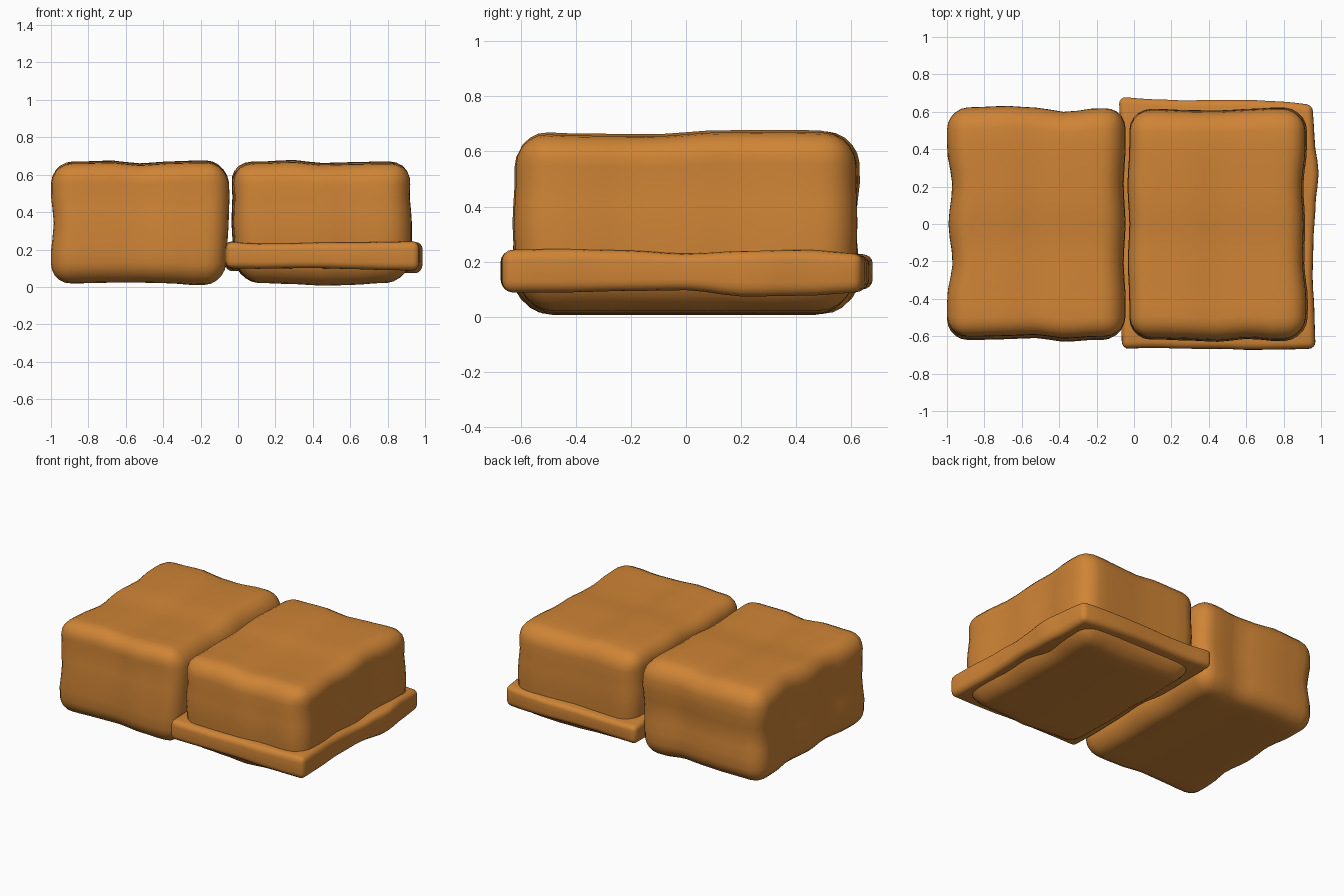
import bpy, bmesh, math
from mathutils import Vector

if "Cube" in bpy.data.objects:
    bpy.data.objects.remove(bpy.data.objects["Cube"])

orange = bpy.data.materials.new("warm orange")
orange.diffuse_color = (0.62, 0.23, 0.036, 1)
orange.use_nodes = True
orange.node_tree.nodes["Principled BSDF"].inputs["Base Color"].default_value = orange.diffuse_color


def profile(values, t):
    """Smoothly interpolate evenly spaced values, t in -1..1."""
    s = min(max((t + 1) / 2, 0), 1) * (len(values) - 1)
    i = min(int(s), len(values) - 2)
    f = s - i
    f = f * f * (3 - 2 * f)
    return values[i] * (1 - f) + values[i + 1] * f


def soft_box(name, lo, hi, radius, waves, segments=5):
    """Rounded box; waves maps (axis, side, along) to outward offsets along that axis."""
    lo, hi = Vector(lo), Vector(hi)
    mid, half = (lo + hi) / 2, (hi - lo) / 2
    bm = bmesh.new()
    bmesh.ops.create_cube(bm, size=2)
    for v in bm.verts:
        v.co = Vector(v.co[i] * half[i] for i in range(3))
    bmesh.ops.bevel(bm, geom=bm.edges[:], offset=radius, segments=segments,
                    profile=0.5, affect='EDGES')
    # loop cuts so that the faces can undulate
    for axis in range(3):
        normal = Vector((0, 0, 0))
        normal[axis] = 1
        inner = half[axis] - radius
        count = max(2, round(inner * 2 / 0.07))
        for k in range(1, count):
            co = normal * (inner * (2 * k / count - 1))
            bmesh.ops.bisect_plane(bm, geom=bm.verts[:] + bm.edges[:] + bm.faces[:],
                                   plane_co=co, plane_no=normal, dist=1e-5)
    # hand-made unevenness
    for v in bm.verts:
        t = [v.co[i] / half[i] for i in range(3)]
        move = Vector((0, 0, 0))
        for (axis, side, along), values in waves.items():
            weight = max(0, t[axis] * side)
            move[axis] += side * weight * profile(values, t[along])
        v.co += move + mid
    bmesh.ops.recalc_face_normals(bm, faces=bm.faces[:])
    mesh = bpy.data.meshes.new(name)
    bm.to_mesh(mesh)
    bm.free()
    mesh.materials.append(orange)
    mesh.shade_smooth()
    obj = bpy.data.objects.new(name, mesh)
    bpy.context.collection.objects.link(obj)
    return obj


X, Y, Z = 0, 1, 2

# large plain block
soft_box("left_block", (-1.0, -0.61, 0.015), (-0.05, 0.61, 0.665), 0.11, {
    (X, -1, Y): [0, 0, -.03, -.008, -.028, 0, 0],
    (X, -1, Z): [0, 0, -.015, 0, -.005],
    (X, 1, Y): [0, 0, -.01, 0, -.01, 0, 0],
    (X, 1, Z): [-.02, -.01, 0, .005, -.01],
    (Y, 1, X): [0, .008, .014, .005, -.018, 0, .005],
    (Y, -1, X): [0, 0, -.004, -.01, .01, 0, 0],
    (Y, 1, Z): [0, .005, -.008, .008, 0],
    (Y, -1, Z): [0, .01, .005, -.01, 0],
    (Z, 1, X): [0, 0, .005, -.01, 0, .005, .005],
    (Z, 1, Y): [0, -.008, -.012, .004, .006, 0],
    (Z, -1, X): [0, -.005, -.008, -.008, -.005, .005, 0],
})

# block that sits through the slab
soft_box("right_block", (-0.025, -0.61, 0.015), (0.925, 0.61, 0.665), 0.115, {
    (X, 1, Y): [0, .005, -.015, -.01, -.02, 0, 0],
    (X, 1, Z): [-.02, 0, 0, -.012, .003],
    (X, -1, Y): [0, 0, .008, 0, .01, 0, 0],
    (X, -1, Z): [-.03, -.01, 0, -.005, .01],
    (Y, 1, X): [0, 0, -.006, -.008, 0, .008, 0],
    (Y, -1, X): [0, 0, .005, .012, -.004, .008, 0],
    (Y, 1, Z): [-.02, 0, .005, 0, 0],
    (Y, -1, Z): [-.02, 0, .008, 0, 0],
    (Z, 1, X): [0, 0, .008, -.008, -.004, 0, 0],
    (Z, 1, Y): [0, -.008, -.01, .004, .006, 0],
    (Z, -1, X): [-.012, -.005, 0, .008, .005, -.005, -.015],
})

# thin slab around the second block
soft_box("slab", (-0.07, -0.667, 0.10), (0.965, 0.667, 0.235), 0.036, {
    (X, 1, Y): [.005, 0, -.01, -.006, .005, .022, 0, -.01],
    (X, -1, Y): [-.005, 0, 0, -.01, 0, 0, .01],
    (Y, 1, X): [.012, 0, -.006, -.004, -.004, -.012, -.028],
    (Y, -1, X): [0, -.005, 0, 0, .006, .004, 0],
    (Z, 1, Y): [.002, .005, 0, -.012, -.002, .002, -.012],
    (Z, 1, X): [.004, -.006, -.005, 0, 0, .003, .006],
    (Z, -1, Y): [0, 0, -.005, -.008, .015, .012, 0],
    (Z, -1, X): [0, .003, 0, 0, .005, .01, .012],
}, segments=4)
